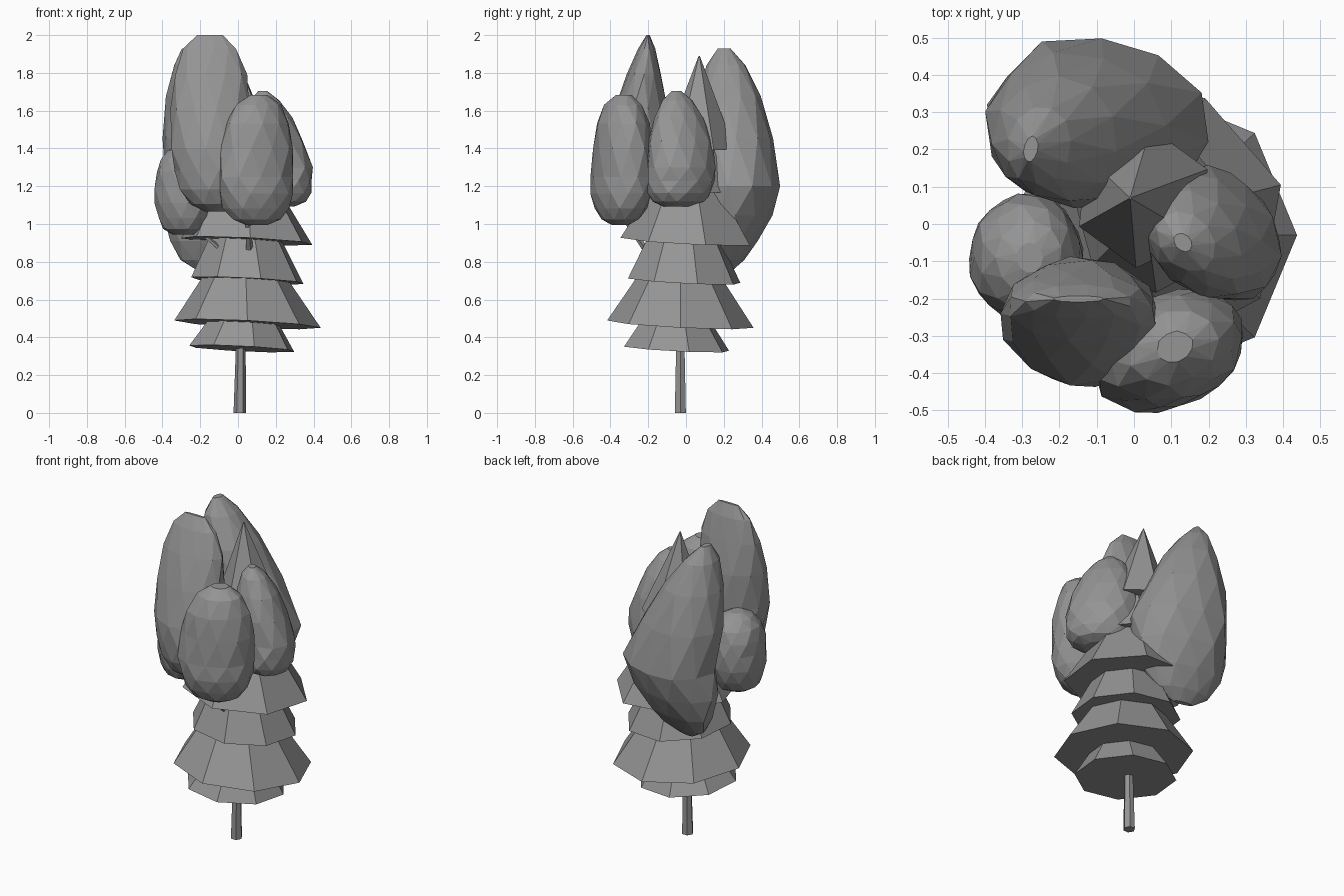
import bpy, bmesh, math, random
from mathutils import Vector

random.seed(4)
cube = bpy.data.objects.get("Cube")
if cube:
    bpy.data.objects.remove(cube, do_unlink=True)

colour = (0.3, 0.3, 0.3, 1)
grey = bpy.data.materials.new("plain_grey")
grey.use_nodes = True
grey.diffuse_color = colour
grey.node_tree.nodes["Principled BSDF"].inputs["Base Color"].default_value = colour


def ring(bm, centre, width, depth, sides, phase=0, turn=0, jitter=0):
    """Add one elliptical ring of vertices around a centre point."""
    loop = []
    for k in range(sides):
        angle = math.tau * (k + phase) / sides
        grow = 1.02 + random.uniform(-jitter, jitter)
        across = width * grow * math.cos(angle)
        along = depth * grow * math.sin(angle)
        offset = Vector((across * math.cos(turn) - along * math.sin(turn),
                         across * math.sin(turn) + along * math.cos(turn), 0))
        loop.append(bm.verts.new(Vector(centre) + offset))
    return loop


def skin(bm, name, loops, staggered=False):
    """Join neighbouring rings, close both ends and make the object."""
    sides = len(loops[0])
    for index, (low, high) in enumerate(zip(loops, loops[1:])):
        for k in range(sides):
            n = (k + 1) % sides
            if not staggered:
                bm.faces.new((low[k], low[n], high[n], high[k]))
            elif index % 2:
                bm.faces.new((low[k], low[n], high[n]))
                bm.faces.new((low[k], high[n], high[k]))
            else:
                bm.faces.new((low[k], low[n], high[k]))
                bm.faces.new((low[n], high[n], high[k]))
    bm.faces.new(list(reversed(loops[0])))
    bm.faces.new(loops[-1])
    bmesh.ops.recalc_face_normals(bm, faces=bm.faces)
    mesh = bpy.data.meshes.new(name)
    bm.to_mesh(mesh)
    bm.free()
    mesh.materials.append(grey)
    obj = bpy.data.objects.new(name, mesh)
    bpy.context.collection.objects.link(obj)


def cone(name, base, top, base_radius, top_radius, sides, phase=0, slope=(0, 0)):
    """Straight-sided cone or limb, with its rings tipped by the slope."""
    bm = bmesh.new()
    loops = []
    for centre, radius in ((base, base_radius), (top, top_radius)):
        loop = ring(bm, centre, radius, radius, sides, phase)
        for vert in loop:
            vert.co.z += slope[0] * (vert.co.x - centre[0])
            vert.co.z += slope[1] * (vert.co.y - centre[1])
        loops.append(loop)
    skin(bm, name, loops)


def clump(name, base, belly, top, width, depth,
          lower_powers=(2.5, 2.5), upper_powers=(2, 2), turn=0):
    """Faceted leaf mass: widest at the belly, rounding off to base and top.
    Each pair of powers sets the fullness across the width and the depth."""
    bm = bmesh.new()
    base, belly, top = Vector(base), Vector(belly), Vector(top)
    steps = 4
    loops = []
    for step in range(-steps, steps + 1):
        # Stop just short of each pole so that the ends stay blunt
        t = math.sin(math.radians(80) * abs(step) / steps)
        centre = belly.lerp(top if step > 0 else base, t)
        powers = upper_powers if step > 0 else lower_powers
        shrink = [(1 - t ** power) ** (1 / power) for power in powers]
        loops.append(ring(bm, centre, width * shrink[0], depth * shrink[1],
                          sides=11, phase=(step + steps) % 2 / 2,
                          turn=turn, jitter=0.035))
    skin(bm, name, loops, staggered=True)


# Slender trunk
cone("trunk", base=(0.01, -0.03, 0), top=(0.02, -0.03, 0.8),
     base_radius=0.033, top_radius=0.015, sides=6)

# Stacked conical skirts, each leaning a little and hiding the top of the last
skirt_heights = (0.34, 0.47, 0.7, 0.91, 1.18)
skirt_radii = (0.28, 0.38, 0.3, 0.35, 0.21)
skirt_tapers = (0.35, 0.52, 0.55, 0.52, 0.5)
for level, height in enumerate(skirt_heights):
    radius = skirt_radii[level]
    drift = 0.02 * level - 0.05
    cone("skirt_" + "abcde"[level],
         base=(0.05 if level else 0.02, drift, height),
         top=(0.04, drift, height + 0.28),
         base_radius=radius, top_radius=radius * skirt_tapers[level],
         sides=8 if level < 3 else 7, phase=0 if level == 1 else 0.3,
         slope=(-0.05, -0.05))
cone("pointed_tip", base=(0.025, 0.07, 1.4), top=(-0.01, 0.07, 1.89),
     base_radius=0.185, top_radius=0.003, sides=6, phase=0.4, slope=(-0.03, -0.03))

# Limbs that carry the leaf clumps
limbs = {
    "front_limb": ((0.06, -0.21, 0.86), (0.05, -0.32, 1.02)),
    "side_limb": ((-0.06, -0.15, 0.84), (-0.25, -0.12, 1)),
    "back_limb": ((0, 0.03, 0.75), (-0.14, 0.25, 0.95)),
}
for name, (start, end) in limbs.items():
    cone(name, start, end, base_radius=0.02, top_radius=0.015, sides=5)

# Leaf clumps gathered around the upper skirts
clump("back_clump", base=(-0.16, 0.23, 0.75), belly=(-0.09, 0.28, 1.2),
      top=(-0.28, 0.2, 1.94), width=0.285, depth=0.22,
      lower_powers=(2.2, 1.4), upper_powers=(1.4, 1.9), turn=-0.2)
clump("tall_front_clump", base=(-0.12, -0.28, 1.06), belly=(-0.14, -0.26, 1.4),
      top=(-0.15, -0.2, 2.01), width=0.21, depth=0.17,
      upper_powers=(2.8, 1.3))
clump("small_side_clump", base=(-0.28, -0.1, 0.94), belly=(-0.29, -0.09, 1.2),
      top=(-0.28, -0.09, 1.42), width=0.15, depth=0.17,
      lower_powers=(3.5, 3), upper_powers=(2.3, 2.3))
clump("round_front_clump", base=(0.1, -0.35, 0.99), belly=(0.09, -0.34, 1.25),
      top=(0.11, -0.33, 1.69), width=0.21, depth=0.15,
      upper_powers=(2.3, 2.5), turn=0.4)
clump("right_side_clump", base=(0.22, -0.04, 1.09), belly=(0.21, -0.02, 1.3),
      top=(0.13, -0.05, 1.71), width=0.2, depth=0.155,
      lower_powers=(3.5, 3.5), upper_powers=(1.8, 1.8), turn=-0.8)
